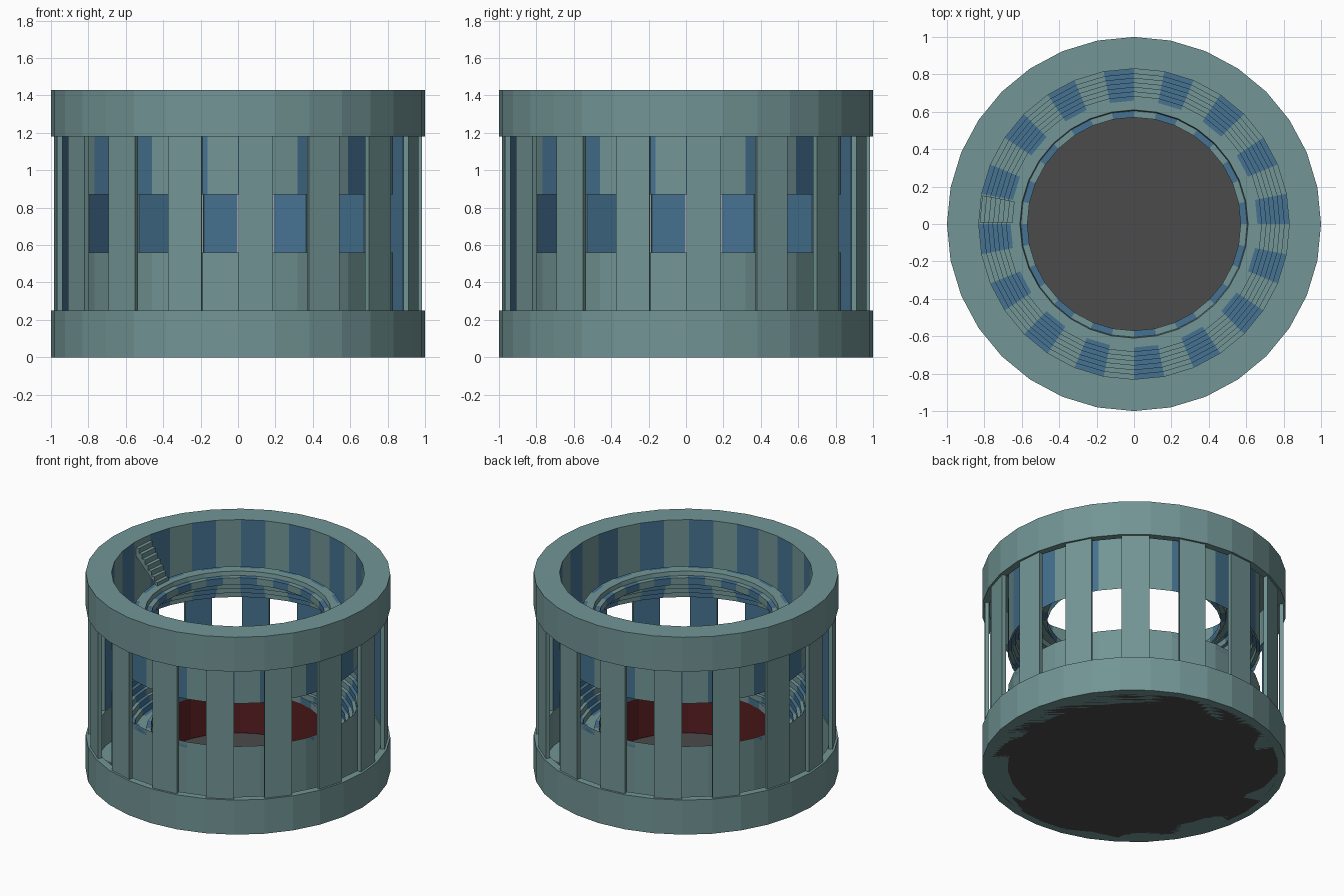
import bpy, bmesh, math

if "Cube" in bpy.data.objects:
    bpy.data.objects.remove(bpy.data.objects["Cube"])

N = 32                       # sides of every ring
H = 1.43                     # total height
A = 2 * math.pi / N


def material(name, rgb):
    m = bpy.data.materials.new(name)
    m.diffuse_color = (*rgb, 1)
    m.use_nodes = True
    m.node_tree.nodes["Principled BSDF"].inputs["Base Color"].default_value = m.diffuse_color
    return m


TEAL = material("teal", (0.17, 0.30, 0.30))
BLUE = material("blue", (0.061, 0.17, 0.283))
RED = material("red", (0.10, 0.013, 0.015))
DARK = material("dark", (0.07, 0.07, 0.07))


def finish(bm, name, mats, recalc=True):
    if recalc:
        bmesh.ops.recalc_face_normals(bm, faces=bm.faces)
    me = bpy.data.meshes.new(name)
    bm.to_mesh(me)
    bm.free()
    for m in mats:
        me.materials.append(m)
    ob = bpy.data.objects.new(name, me)
    bpy.context.collection.objects.link(ob)
    return ob


def lathe(name, profile, mats, closed=False, striped=lambda i: False):
    """Revolve (r, z) points; striped profile edges use mats[1] on every even side."""
    bm = bmesh.new()
    rings = [[bm.verts.new((r * math.cos(k * A), r * math.sin(k * A), z))
              for r, z in profile] for k in range(N)]
    n = len(profile)
    for k in range(N):
        a, b = rings[k], rings[(k + 1) % N]
        for i in range(n if closed else n - 1):
            j = (i + 1) % n
            f = bm.faces.new((a[i], b[i], b[j], a[j]))
            f.material_index = 1 if striped(i) and k % 2 == 0 else 0
    return finish(bm, name, mats, recalc=closed)


def sector(bm, profile, t0, t1):
    """Sweep a closed (r, z) profile straight between two angles, with end caps."""
    a, b = [[bm.verts.new((r * math.cos(t), r * math.sin(t), z)) for r, z in profile]
            for t in (t0, t1)]
    n = len(profile)
    bm.faces.new(a)
    bm.faces.new(b[::-1])
    return [bm.faces.new((a[i], a[(i + 1) % n], b[(i + 1) % n], b[i])) for i in range(n)]


def stairs(r0, z0, r1, z1, n):
    pts = [(r0, z0)]
    for i in range(n):
        z = z0 + (z1 - z0) * (i + 1) / n
        pts += [(r0 + (r1 - r0) * i / n, z), (r0 + (r1 - r0) * (i + 1) / n, z)]
    return pts


# Outer bands at top and bottom
for name, z0, z1 in (("bottom_band", 0, 0.25), ("top_band", 1.18, H)):
    lathe(name, [(0.95, z0), (1, z0), (1, z1), (0.95, z1)], [TEAL], closed=True)

# Thin pillars, blue towards the inside
bm = bmesh.new()
for k in range(0, N, 2):
    faces = sector(bm, [(0.957, 0.01), (0.985, 0.01), (0.985, H - 0.005), (0.957, H - 0.005)],
                   k * A + 0.004, (k + 1) * A - 0.004)
    faces[3].material_index = 1
finish(bm, "pillars", [TEAL, BLUE])

# Upper inner shell: rim, wall, stepped tiers and inner ring
tiers = stairs(0.83, 0.87, 0.66, 1.16, 7)
ring = [(0.61, 1.16), (0.605, 1.13), (0.57, 1.13), (0.57, 1.08)]
upper = [(0.95, H), (0.83, H)] + tiers + ring
last = len(upper) - 1
plain = (0, last - 4, last - 3)
lathe("upper_shell", upper, [TEAL, BLUE], striped=lambda i: i not in plain)

# Lower shell mirrors the upper one, with a plain outer wall
lower = [(r, H - z) for r, z in upper]
lathe("lower_shell", lower, [TEAL, BLUE],
      striped=lambda i: i > 1 and i not in plain)

# Red wall around the floor
lathe("red_inner_wall", [(0.572, 0.005), (0.572, 0.33)], [RED])

# Dark floor disc
bm = bmesh.new()
bmesh.ops.create_circle(bm, cap_ends=True, segments=N, radius=0.95)
finish(bm, "floor", [DARK])

# Single stair from the upper wall down to the inner ring
steps = stairs(0.65, 1.15, 0.825, 1.39, 7)
bm = bmesh.new()
sector(bm, steps + [(0.825, 1.33)], 15 * A + 0.01, 16 * A - 0.01)
finish(bm, "access_stair", [TEAL])
